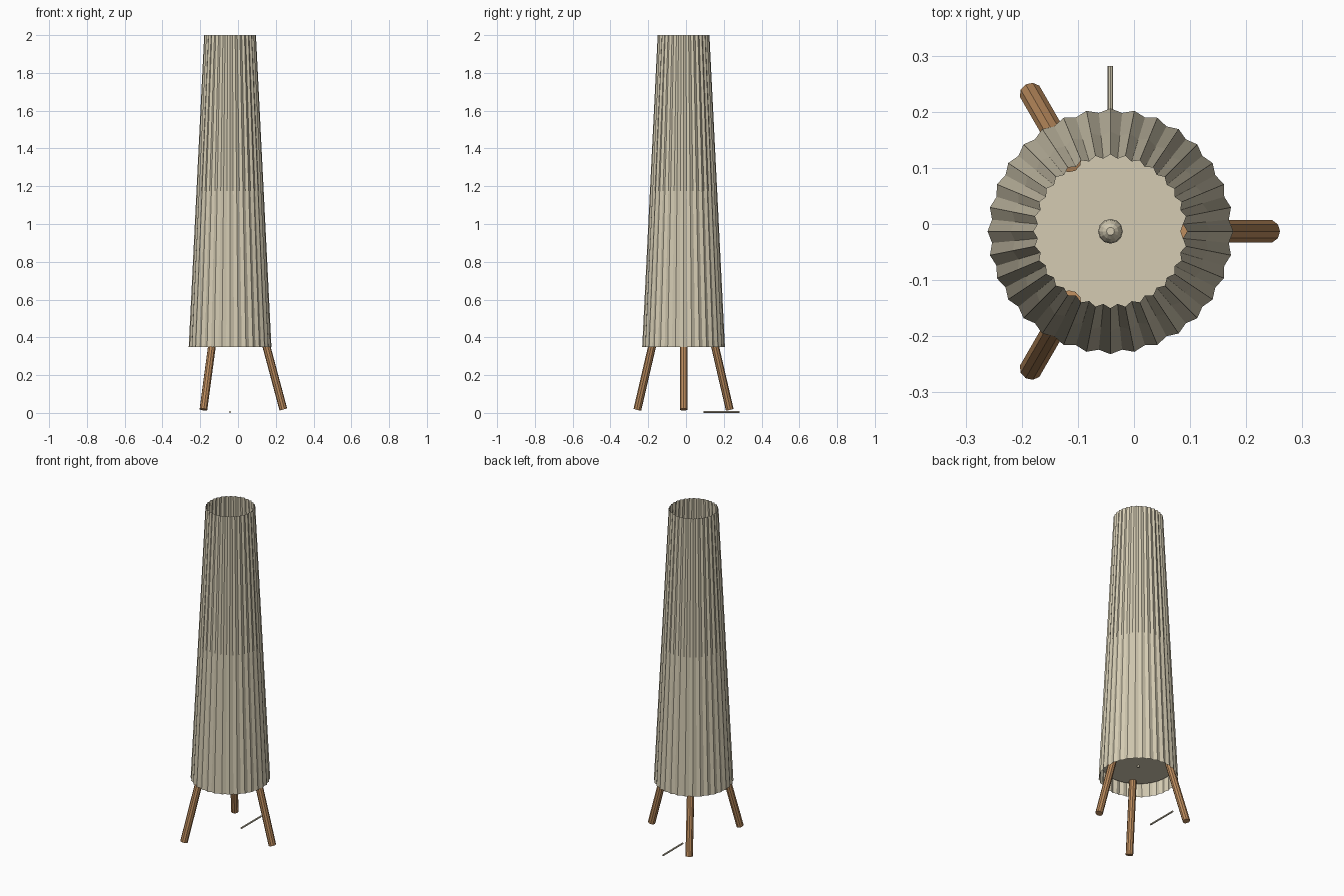
import bpy, bmesh, math
from mathutils import Vector

if "Cube" in bpy.data.objects:
    bpy.data.objects.remove(bpy.data.objects["Cube"])

CX, CY = -0.042, -0.013          # lamp axis


def material(name, rgb):
    m = bpy.data.materials.new(name)
    m.diffuse_color = (*rgb, 1)
    m.use_nodes = True
    m.node_tree.nodes["Principled BSDF"].inputs["Base Color"].default_value = m.diffuse_color
    return m


fabric = material("cream_fabric", (0.66, 0.60, 0.45))
wood = material("warm_wood", (0.50, 0.26, 0.11))


def make(name, bm, mat):
    bmesh.ops.recalc_face_normals(bm, faces=bm.faces)
    me = bpy.data.meshes.new(name)
    bm.to_mesh(me)
    bm.free()
    me.materials.append(mat)
    ob = bpy.data.objects.new(name, me)
    bpy.context.collection.objects.link(ob)
    return ob


def rod(name, a, b, r, sides, mat):
    """Capped cylinder between two points."""
    a, b = Vector(a), Vector(b)
    bm = bmesh.new()
    bmesh.ops.create_cone(bm, cap_ends=True, segments=sides, radius1=r, radius2=r,
                          depth=(b - a).length)
    rot = (b - a).to_track_quat('Z', 'Y').to_matrix()
    for v in bm.verts:
        v.co = rot @ v.co + (a + b) / 2
    return make(name, bm, mat)


def lathe(name, profile, sides, mat):
    """Revolve (radius, z) points about the lamp axis."""
    bm = bmesh.new()
    rings = []
    for r, z in profile:
        rings.append([bm.verts.new((CX + r * math.cos(2 * math.pi * i / sides),
                                    CY + r * math.sin(2 * math.pi * i / sides), z))
                      for i in range(sides)])
    for lo, hi in zip(rings, rings[1:]):
        for i in range(sides):
            j = (i + 1) % sides
            bm.faces.new((lo[i], lo[j], hi[j], hi[i]))
    bm.faces.new(rings[0])
    bm.faces.new(rings[-1])
    return make(name, bm, mat)


# Pleated open shade: 32 folds, three rings
PLEATS = 32
bm = bmesh.new()
rings = []
for z, r in ((0.35, 0.219), (1.175, 0.178), (2.0, 0.137)):
    ring = []
    for i in range(PLEATS * 2):
        a = math.pi * i / PLEATS
        rr = r - 0.007 * (i % 2)
        ring.append(bm.verts.new((CX + rr * math.cos(a), CY + rr * math.sin(a), z)))
    rings.append(ring)
for lo, hi in zip(rings, rings[1:]):
    for i in range(PLEATS * 2):
        j = (i + 1) % (PLEATS * 2)
        bm.faces.new((lo[i], lo[j], hi[j], hi[i]))
make("pleated_shade", bm, fabric)

# Base plate inside the shade
rod("base_plate", (CX, CY, 0.425), (CX, CY, 0.435), 0.2, 48, fabric)

# Three splayed legs
for k in range(3):
    a = k * math.tau / 3
    c, s = math.cos(a), math.sin(a)
    rod(f"leg_{k + 1}", (CX + 0.282 * c, CY + 0.282 * s, 0.018),
        (CX + 0.145 * c, CY + 0.145 * s, 0.53), 0.021, 10, wood)

# Bulb on a short stem
lathe("bulb", [(0.007, 0.415), (0.007, 0.46), (0.014, 0.475), (0.02, 0.49), (0.022, 0.505),
               (0.02, 0.52), (0.014, 0.533), (0.007, 0.54)], 12, fabric)

# Power cord lying on the floor
rod("cord", (CX, 0.092, 0.005), (CX, 0.282, 0.005), 0.005, 8, fabric)
